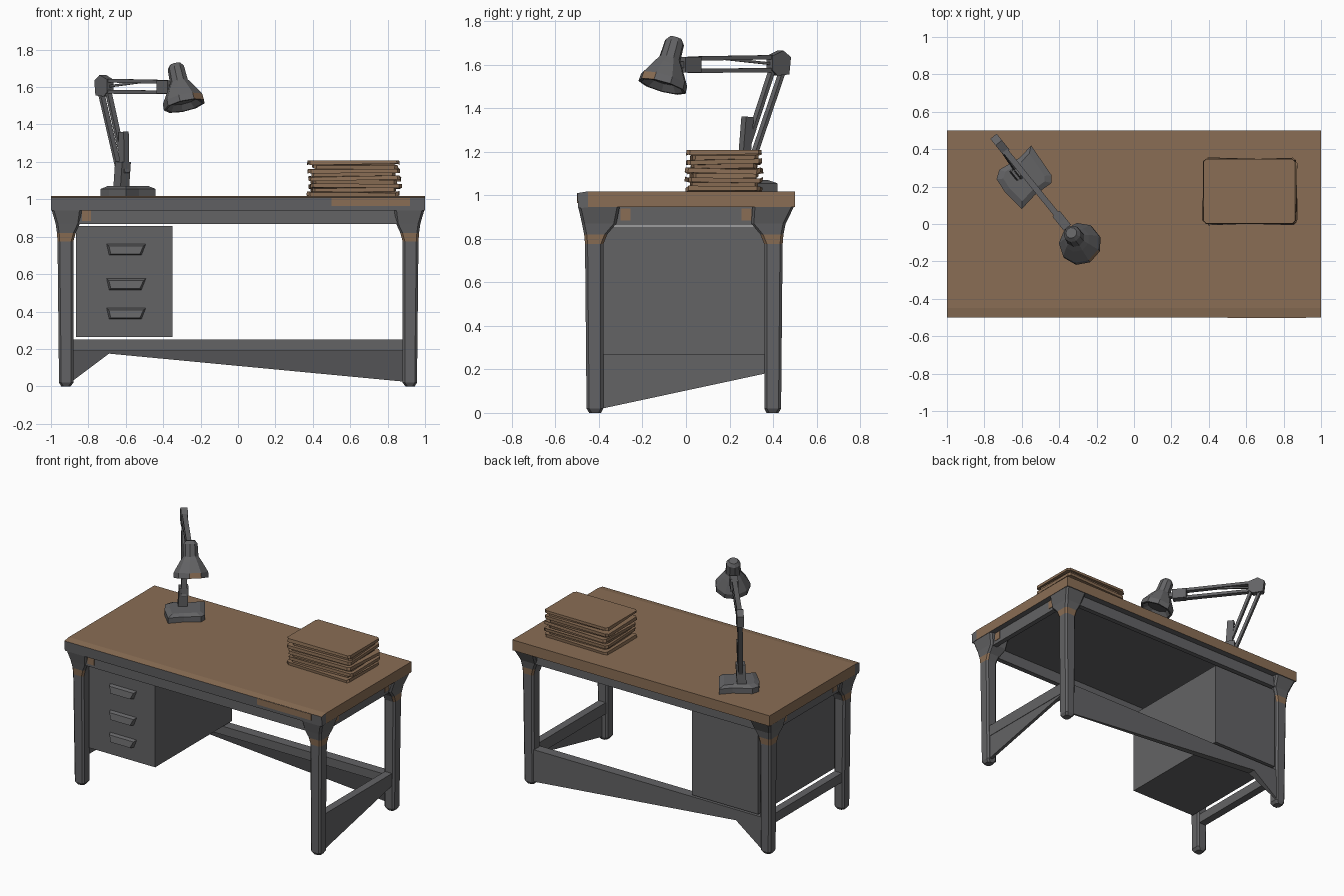
import bpy, bmesh, math, random
from mathutils import Vector, Matrix

if "Cube" in bpy.data.objects:
    bpy.data.objects.remove(bpy.data.objects["Cube"])

random.seed(4)


def material(name, rgb):
    m = bpy.data.materials.new(name)
    m.diffuse_color = (*rgb, 1)
    m.use_nodes = True
    m.node_tree.nodes["Principled BSDF"].inputs["Base Color"].default_value = m.diffuse_color
    return m


GREY = material("dark_grey_metal", (0.125, 0.125, 0.13))
BROWN = material("worn_brown", (0.255, 0.155, 0.09))


def finish(name, bm, mat=GREY, rule=None):
    """Turn a bmesh into an object; rule(face) picks the brown faces."""
    bmesh.ops.recalc_face_normals(bm, faces=bm.faces)
    bm.normal_update()
    me = bpy.data.meshes.new(name)
    me.materials.append(mat)
    me.materials.append(BROWN)
    if rule:
        for f in bm.faces:
            f.material_index = 1 if rule(f) else 0
    bm.to_mesh(me)
    bm.free()
    ob = bpy.data.objects.new(name, me)
    bpy.context.collection.objects.link(ob)
    return ob


def loft(name, rings, mat=GREY, rule=None, caps=(True, True)):
    bm = bmesh.new()
    vs = [[bm.verts.new(p) for p in r] for r in rings]
    n = len(vs[0])
    for a, b in zip(vs, vs[1:]):
        for i in range(n):
            bm.faces.new((a[i], a[(i + 1) % n], b[(i + 1) % n], b[i]))
    if caps[0]:
        bm.faces.new(vs[0])
    if caps[1]:
        bm.faces.new(vs[-1])
    return finish(name, bm, mat, rule)


def rect(x0, x1, y0, y1, z, c=0.0):
    if not c:
        return [(x0, y0, z), (x1, y0, z), (x1, y1, z), (x0, y1, z)]
    return [(x0 + c, y0, z), (x1 - c, y0, z), (x1, y0 + c, z), (x1, y1 - c, z),
            (x1 - c, y1, z), (x0 + c, y1, z), (x0, y1 - c, z), (x0, y0 + c, z)]


def box(name, x, y, z, mat=GREY, rule=None):
    return loft(name, [rect(*x, *y, z[0]), rect(*x, *y, z[1])], mat, rule)


def bar(name, p, q, w, h):
    """Straight bar between two points, w sideways and h in the arm plane."""
    p, q = Vector(p), Vector(q)
    up = (q - p).normalized().cross(SIDE)
    s, u = SIDE * w / 2, up * h / 2
    return loft(name, [[e - s - u, e + s - u, e + s + u, e - s + u] for e in (p, q)])


# desk top: brown board with a grey front edge and grey underside
box("desk_top", (-1, 1), (-0.45, 0.5), (0.945, 1.018), GREY, lambda f: f.normal.z > -0.5)
loft("top_front_edge", [
    [(x, -0.45, 0.945), (x, -0.495, 0.94), (x, -0.5, 1.01), (x, -0.45, 1.018)]
    for x in (-1, 1)], GREY, lambda f: f.normal.z > 0.5)
box("front_edge_wear", (0.5, 0.92), (-0.502, -0.494), (0.965, 1.008), BROWN)

# aprons under the top
box("front_apron", (-0.9, 0.9), (-0.475, -0.44), (0.867, 0.95))
box("back_apron", (-0.9, 0.9), (0.42, 0.455), (0.867, 0.95))
for sx, side in ((-1, "left"), (1, "right")):
    box(side + "_apron", sorted((sx * 0.925, sx * 0.96)), (-0.42, 0.4), (0.862, 0.95))

# legs flare into corner brackets, with a worn band under the flare
LEG = [  # z, inner x, outer x, inner y, outer y, chamfer
    (0.0, 0.895, 0.945, 0.38, 0.435, 0.012),
    (0.02, 0.88, 0.957, 0.37, 0.447, 0.012),
    (0.775, 0.88, 0.965, 0.37, 0.454, 0.012),
    (0.82, 0.868, 0.968, 0.352, 0.458, 0.012),
    (0.87, 0.845, 0.975, 0.31, 0.468, 0.012),
    (0.945, 0.835, 0.997, 0.305, 0.495, 0.012)]
for sx, a in ((-1, "left"), (1, "right")):
    for sy, b in ((-1, "front"), (1, "back")):
        rings = []
        for z, xi, xo, yi, yo, c in LEG:
            dy = -0.01 if z < 0.9 else 0
            xs = sorted((sx * xi, sx * xo))
            ys = sorted((sy * yi + dy, sy * yo + dy))
            rings.append(rect(*xs, *ys, z, c))

        def worn(f):
            outward = f.normal.x * sx > 0.5 or f.normal.y * sy > 0.5
            return outward and 0.78 < f.calc_center_median().z < 0.81
        loft(f"{b}_{a}_leg", rings, GREY, worn)
        # worn spot on the side apron
        box(f"{b}_{a}_side_wear", sorted((sx * 0.957, sx * 0.963)),
            sorted((sy * 0.255, sy * 0.302)), (0.885, 0.94), BROWN)
box("front_apron_wear", (-0.835, -0.785), (-0.478, -0.473), (0.885, 0.945), BROWN)

# lower rails with sagging sheets
box("left_rail", (-0.945, -0.89), (-0.38, 0.36), (0.2, 0.265))
box("right_rail", (0.89, 0.945), (-0.385, 0.36), (0.19, 0.27))
loft("right_rail_sheet", [[(x, -0.385, 0.02), (x, 0.36, 0.18), (x, 0.36, 0.2), (x, -0.385, 0.2)]
                          for x in (0.92, 0.942)])
box("back_rail", (-0.89, 0.89), (0.36, 0.43), (0.19, 0.25))
SHEET = [(0.89, 0.025), (0.89, 0.195), (-0.89, 0.195), (-0.89, 0.025), (-0.69, 0.175)]
loft("back_rail_sheet", [[(x, 0.42 - 0.3 * (z - 0.02), z) for x, z in SHEET],
                         [(x, 0.43, z) for x, z in SHEET]])

# drawer cabinet and cup handles
box("drawer_cabinet", (-0.865, -0.35), (-0.42, 0.435), (0.265, 0.857))
for i, z in enumerate((0.70, 0.515, 0.358)):
    h = 0.063
    loft(f"drawer_handle_{i + 1}", [
        [(-0.69, -0.415, z), (-0.515, -0.415, z), (-0.49, -0.415, z + h), (-0.705, -0.415, z + h)],
        [(-0.68, -0.45, z + 0.008), (-0.525, -0.45, z + 0.008),
         (-0.505, -0.44, z + h - 0.012), (-0.69, -0.44, z + h - 0.012)]])

# stack of ragged paper bundles
z = 1.018
for i in range(9):
    t = 0.021
    inset = 0.02 if i % 2 else 0.0
    ang = random.uniform(-0.04, 0.04)
    m = Matrix.Translation((0.625 + random.uniform(-.01, .01), 0.175, 0)) @ Matrix.Rotation(ang, 4, 'Z')
    base = rect(-0.245 + inset, 0.245 - inset, -0.172 + inset, 0.172 - inset, 0, 0.015)
    lo, hi = [], []
    for p in base:
        j = random.uniform(-0.006, 0.006)
        k = random.uniform(0.98, 1.02)
        lo.append(m @ Vector((p[0] * k, p[1] * k, z + j)))
        hi.append(m @ Vector((p[0], p[1], z + t + (j if i < 8 else 0))))
    loft(f"paper_bundle_{i + 1}", [lo, hi], BROWN)
    z += t

# lamp: directions along and across the arm
DIR = Vector((0.629, -0.778, 0))
SIDE = Vector((0.778, 0.629, 0))
UP = Vector((0, 0, 1))
BASE = [(-.55, .42), (-.44, .26), (-.44, .22), (-.53, .155), (-.60, .08),
        (-.69, .17), (-.735, .24), (-.72, .29), (-.61, .355)]
loft("lamp_base", [[(x, y, 1.018) for x, y in BASE],
                   [(x, y, 1.055) for x, y in BASE],
                   [(-0.59 + (x + 0.59) * 0.75, 0.25 + (y - 0.25) * 0.75, 1.07) for x, y in BASE]])
foot = Vector((-0.615, 0.275, 1.14))
elbow = Vector((-0.72, 0.43, 1.605))
wrist = Vector((-0.385, 0.016, 1.60))
bar("lamp_post", (-0.625, 0.275, 1.05), foot + UP * 0.06, 0.06, 0.06)
for k, s in (("front", 1), ("back", -1)):
    bar(f"lower_arm_{k}_rod", foot + DIR * 0.028 * s, elbow + DIR * 0.032 * s, 0.03, 0.018)
    bar(f"upper_arm_{'top' if s > 0 else 'bottom'}_rod", elbow + UP * 0.03 * s,
        wrist + UP * 0.028 * s, 0.032, 0.02)
bar("lower_arm_spring", foot + DIR * 0.01 + UP * 0.02, (-0.612, 0.283, 1.36), 0.035, 0.045)
bar("upper_arm_spring", elbow - UP * 0.005, elbow.lerp(wrist, 0.6) + UP * 0.025, 0.012, 0.012)
PLATE = [(-0.05, 0.03), (-0.04, -0.05), (0.03, -0.055), (0.06, -0.03), (0.06, 0.035), (-0.005, 0.06)]
loft("lamp_elbow", [[elbow + DIR * a + UP * b + SIDE * s for a, b in PLATE] for s in (-0.022, 0.022)])
bar("lamp_wrist", wrist - DIR * 0.05, wrist + DIR * 0.045, 0.05, 0.07)
bar("lamp_neck_pin", wrist, wrist + DIR * 0.12, 0.03, 0.03)

# lamp shade: tilted nine-sided bell, hollow below, worn on one side of the rim
axis = Vector((-0.05, 0.062, 0.22)).normalized()
rim = Vector((-0.285, -0.11, 1.5))
turn = axis.to_track_quat('Z', 'Y')
BELL = [(0.03, 0.07), (0.0, 0.1), (0.0, 0.114), (0.035, 0.112), (0.105, 0.07),
        (0.135, 0.05), (0.215, 0.046), (0.236, 0.03)]
rings = [[rim + turn @ Vector((r * math.cos(i * math.tau / 9), r * math.sin(i * math.tau / 9), h))
          for i in range(9)] for h, r in BELL]


def rim_wear(f):
    off = f.calc_center_median() - rim
    return 0 < off.dot(axis) < 0.03 and off.length > 0.1 and off.normalized().dot(Vector((.6, -.75, .2))) > 0.85


loft("lamp_shade", rings, GREY, rim_wear)
